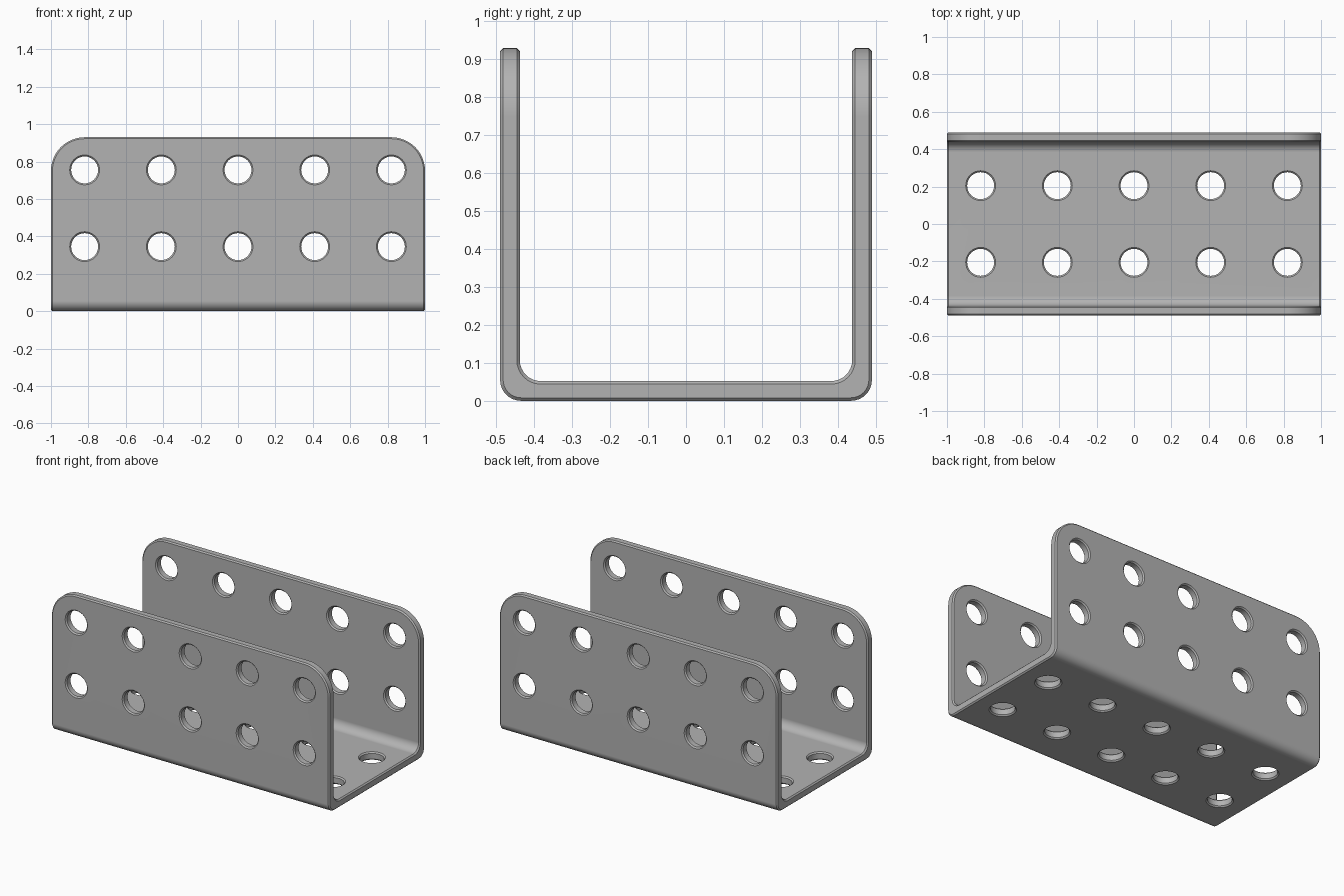
import bpy, bmesh, math
from mathutils import Matrix

if "Cube" in bpy.data.objects:
    bpy.data.objects.remove(bpy.data.objects["Cube"], do_unlink=True)

HALF_L, HALF_W, H, T = 1.0, 0.49, 0.93, 0.052
CHAMFER, BEND, CORNER = 0.008, 0.055, 0.18
HOLE_R, PITCH = 0.072, 0.41

# Single metal colour
steel = bpy.data.materials.new("grey steel")
steel.use_nodes = True
colour = (0.45, 0.45, 0.45, 1)
steel.diffuse_color = colour
steel.node_tree.nodes["Principled BSDF"].inputs["Base Color"].default_value = colour


def make_object(name, bm):
    bmesh.ops.recalc_face_normals(bm, faces=bm.faces[:])
    mesh = bpy.data.meshes.new(name)
    bm.to_mesh(mesh)
    bm.free()
    mesh.materials.append(steel)
    obj = bpy.data.objects.new(name, mesh)
    bpy.context.collection.objects.link(obj)
    return obj


def bevel(bm, test, offset, segments):
    edges = [e for e in bm.edges if test(e)]
    bmesh.ops.bevel(bm, geom=edges, offset=offset, offset_type='OFFSET',
                    segments=segments, profile=0.5, affect='EDGES', clamp_overlap=False)


def along(e, axis):
    d = (e.verts[1].co - e.verts[0].co).normalized()
    return abs(d[axis]) > 0.99


def mid_z(e):
    return (e.verts[0].co.z + e.verts[1].co.z) / 2


# U section pulled along the length
bm = bmesh.new()
inner = HALF_W - T
half = [(HALF_W, 0), (HALF_W, H), (inner, H), (inner, T)]
outline = half + [(-y, z) for y, z in reversed(half)]
face = bm.faces.new([bm.verts.new((-HALF_L, y, z)) for y, z in outline])
pulled = bmesh.ops.extrude_face_region(bm, geom=[face])["geom"]
bmesh.ops.translate(bm, vec=(2 * HALF_L, 0, 0),
                    verts=[g for g in pulled if isinstance(g, bmesh.types.BMVert)])
bmesh.ops.recalc_face_normals(bm, faces=bm.faces[:])

# Round the folds, then the upper corners, then chamfer the whole rim
bevel(bm, lambda e: along(e, 0) and mid_z(e) < H / 2, BEND, 8)
bevel(bm, lambda e: along(e, 1) and mid_z(e) > H - 0.01, CORNER, 12)
bm.normal_update()
bevel(bm, lambda e: e.calc_face_angle(0) > math.radians(60), CHAMFER, 1)
channel = make_object("channel_bracket", bm)

# Spool-shaped cutters give each hole a chamfer on both faces
cut = bmesh.new()


def add_hole(matrix, sides=32):
    t, over = T / 2, 0.02
    rings = []
    for h, r in [(-t - over, HOLE_R + CHAMFER + over), (-t + CHAMFER, HOLE_R),
                 (t - CHAMFER, HOLE_R), (t + over, HOLE_R + CHAMFER + over)]:
        ring = bmesh.ops.create_circle(cut, segments=sides, radius=r, cap_ends=False,
                                       matrix=matrix @ Matrix.Translation((0, 0, h)))
        rings.append(ring["verts"])
    for a, b in zip(rings, rings[1:]):
        for i in range(sides):
            j = (i + 1) % sides
            cut.faces.new((a[i], a[j], b[j], b[i]))
    cut.faces.new(rings[0])
    cut.faces.new(rings[-1])


upright = Matrix.Rotation(math.pi / 2, 4, 'X')
for col in range(-2, 3):
    x = col * PITCH
    for side in (-1, 1):
        add_hole(Matrix.Translation((x, side * PITCH / 2, T / 2)))
        for z in (0.345, 0.345 + PITCH):
            add_hole(Matrix.Translation((x, side * (HALF_W - T / 2), z)) @ upright)
cutter = make_object("hole_cutter", cut)
cutter.hide_render = True

# Punch the holes and shade
bpy.context.view_layer.objects.active = channel
channel.select_set(True)
mod = channel.modifiers.new("holes", 'BOOLEAN')
mod.operation, mod.solver, mod.object = 'DIFFERENCE', 'EXACT', cutter
bpy.ops.object.modifier_apply(modifier=mod.name)
bpy.data.objects.remove(cutter, do_unlink=True)
bpy.ops.object.shade_smooth_by_angle(angle=math.radians(30))
weighted = channel.modifiers.new("flat_faces", 'WEIGHTED_NORMAL')
weighted.keep_sharp = True
